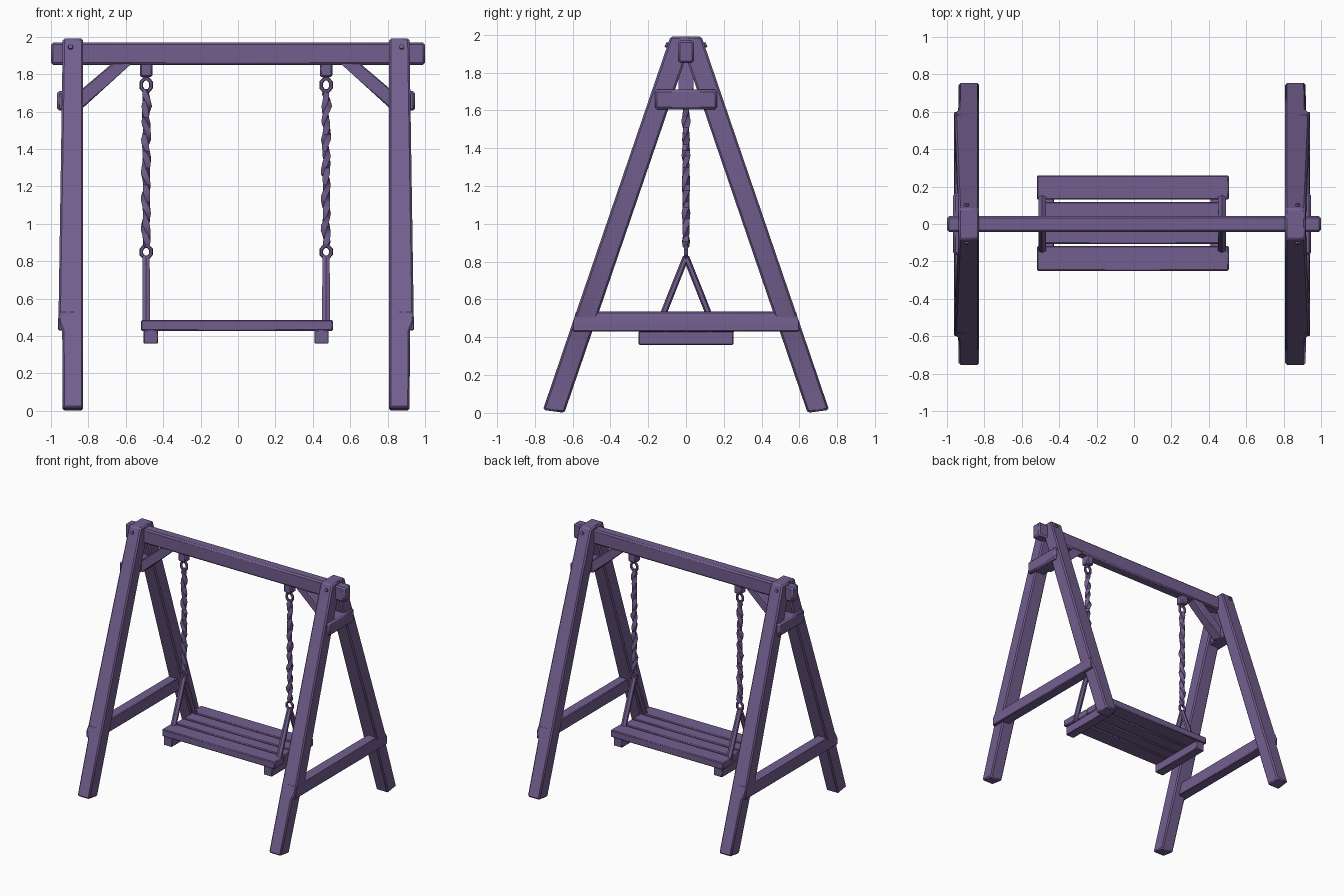
import bpy, bmesh, math
from mathutils import Vector, Matrix

if "Cube" in bpy.data.objects:
    bpy.data.objects.remove(bpy.data.objects["Cube"])

wood = bpy.data.materials.new("muted purple")
wood.diffuse_color = (0.171, 0.114, 0.275, 1)
wood.use_nodes = True
wood.node_tree.nodes["Principled BSDF"].inputs["Base Color"].default_value = wood.diffuse_color
OFF = -0.01  # frame and seat sit slightly left of the beam centre


def finish(name, bm, bevel=0.0):
    bmesh.ops.recalc_face_normals(bm, faces=bm.faces)
    me = bpy.data.meshes.new(name)
    bm.to_mesh(me)
    bm.free()
    ob = bpy.data.objects.new(name, me)
    bpy.context.collection.objects.link(ob)
    me.materials.append(wood)
    if bevel:
        m = ob.modifiers.new("bevel", 'BEVEL')
        m.width, m.segments, m.limit_method = bevel, 1, 'ANGLE'
    bpy.ops.object.select_all(action='DESELECT')
    ob.select_set(True)
    bpy.context.view_layer.objects.active = ob
    bpy.ops.object.shade_smooth_by_angle(angle=math.radians(35))
    return ob


def loft(name, rings, bevel=0.0):
    # skin a list of equally long point rings and cap both ends
    bm = bmesh.new()
    vs = [[bm.verts.new(p) for p in r] for r in rings]
    n = len(vs[0])
    for a, b in zip(vs, vs[1:]):
        for i in range(n):
            j = (i + 1) % n
            bm.faces.new((a[i], a[j], b[j], b[i]))
    bm.faces.new(vs[0])
    bm.faces.new(vs[-1][::-1])
    return finish(name, bm, bevel)


def box(name, x, y, z, bevel=0.008):
    return loft(name, [[(x[0], y[0], h), (x[1], y[0], h), (x[1], y[1], h), (x[0], y[1], h)]
                       for h in z], bevel)


def xr(s, a, b):
    return sorted((s * a + OFF, s * b + OFF))


def link(name, x, z, rx, rz, r):
    # chain ring in the xz plane
    bm = bmesh.new()
    grid = []
    for i in range(8):
        a = 2 * math.pi * (i + 0.5) / 8
        row = []
        for j in range(6):
            b = 2 * math.pi * j / 6
            c = r * math.cos(b)
            row.append(bm.verts.new((x + (rx + c) * math.cos(a), r * math.sin(b),
                                     z + (rz + c) * math.sin(a))))
        grid.append(row)
    for i in range(8):
        for j in range(6):
            k, l = (i + 1) % 8, (j + 1) % 6
            bm.faces.new((grid[i][j], grid[k][j], grid[k][l], grid[i][l]))
    finish(name, bm)


def bolt(name, p, d):
    bm = bmesh.new()
    rot = Vector(d).to_track_quat('Z', 'Y').to_matrix().to_4x4()
    bmesh.ops.create_cone(bm, cap_ends=True, segments=6, radius1=0.016, radius2=0.013,
                          depth=0.02, matrix=Matrix.Translation(p) @ rot)
    finish(name, bm)


# top beam
box("top_beam", (-1, 1), (-0.043, 0.043), (1.85, 1.97), 0.012)

for s, side in ((-1, "left"), (1, "right")):
    for t, face in ((-1, "front"), (1, "back")):
        # slanted leg with a shallow outer step below the crossbar
        rings = []
        for z, out in ((0.0, 0.927), (0.43, 0.93), (0.48, 0.95), (1.65, 0.932), (1.99, 0.927)):
            yo, yi = 0.763 - 0.342 * z, 0.643 - 0.342 * z
            lift = 0.016 if z == 0 else 0
            rings.append([(s * 0.818 + OFF, t * yi, z), (s * out + OFF, t * yi, z),
                          (s * out + OFF, t * (yo - lift * 0.4), z + lift),
                          (s * 0.818 + OFF, t * (yo - lift * 0.4), z + lift)])
        loft(f"{face}_{side}_leg", rings, 0.01)
        bolt(f"{face}_{side}_bolt", (s * 0.885 + OFF, t * 0.099, 1.945), (0, t, 0.34))

    # lower crossbar with ends cut along the legs
    rings = []
    for y, dy in ((-0.6, 0.018), (0.6, -0.018)):
        rings.append([(s * 0.865 + OFF, y, 0.43), (s * 0.952 + OFF, y, 0.43),
                      (s * 0.952 + OFF, y, 0.49), (s * 0.945 + OFF, y + dy, 0.535),
                      (s * 0.865 + OFF, y + dy, 0.535)])
    loft(f"{side}_crossbar", rings, 0.006)

    # upper tie board
    box(f"{side}_tie_board", xr(s, 0.84, 0.957), (-0.165, 0.165), (1.605, 1.71), 0.012)

    # diagonal brace between beam and tie board
    prof = [(0.555, 1.86), (0.66, 1.86), (0.86, 1.69), (0.86, 1.61), (0.83, 1.61)]
    loft(f"{side}_brace", [[(s * a + OFF, y, b) for a, b in prof] for y in (-0.04, 0.04)], 0.006)

    # hanger block and rings
    x = s * 0.481 + OFF
    box(f"{side}_hanger", (x - 0.033, x + 0.033), (-0.033, 0.033), (1.785, 1.87), 0.008)
    link(f"{side}_upper_ring", x, 1.742, 0.028, 0.036, 0.011)
    link(f"{side}_lower_ring", x, 0.85, 0.028, 0.032, 0.011)

    # twisted rope
    rings = []
    steps = 28
    for k in range(steps + 1):
        f = k / steps
        r = 0.026 + 0.003 * math.sin(k * 2.1)
        if k in (0, steps):
            r = 0.018
        a0 = f * 2 * math.pi * 2.5 * s
        cx = x + 0.004 * math.sin(k * 1.3)
        rings.append([(cx + r * math.cos(a0 + q * math.pi / 2) * (1.0 if q % 2 else 0.85),
                       r * 0.9 * math.sin(a0 + q * math.pi / 2) * (1.0 if q % 2 else 0.85),
                       0.875 + f * 0.845) for q in range(4)])
    loft(f"{side}_rope", rings)

    # forked lower ropes
    for t, face in ((-1, "front"), (1, "back")):
        rings = []
        for y, z in ((0.0, 0.825), (0.07, 0.65), (0.145, 0.46)):
            w = 0.021 if z > 0.7 else 0.024
            rings.append([(x + w * math.cos(a), t * y + 0.016 * math.sin(a),
                           z + t * 0.006 * math.sin(a))
                          for a in (math.pi * (q + 0.5) / 3 for q in range(6))])
        loft(f"{face}_{side}_fork_rope", rings)

    # batten under the seat
    box(f"{side}_seat_batten", xr(s, 0.418, 0.494), (-0.25, 0.25), (0.36, 0.432), 0.004)

# seat planks
for i, (a, b, hx) in enumerate(((-0.25, -0.118, 0.513), (-0.106, -0.004, 0.495),
                                (0.008, 0.118, 0.495), (0.13, 0.26, 0.513))):
    box(f"seat_plank_{i + 1}", (OFF + 0.004 - hx, OFF + 0.004 + hx), (a, b), (0.428, 0.486), 0.006)
